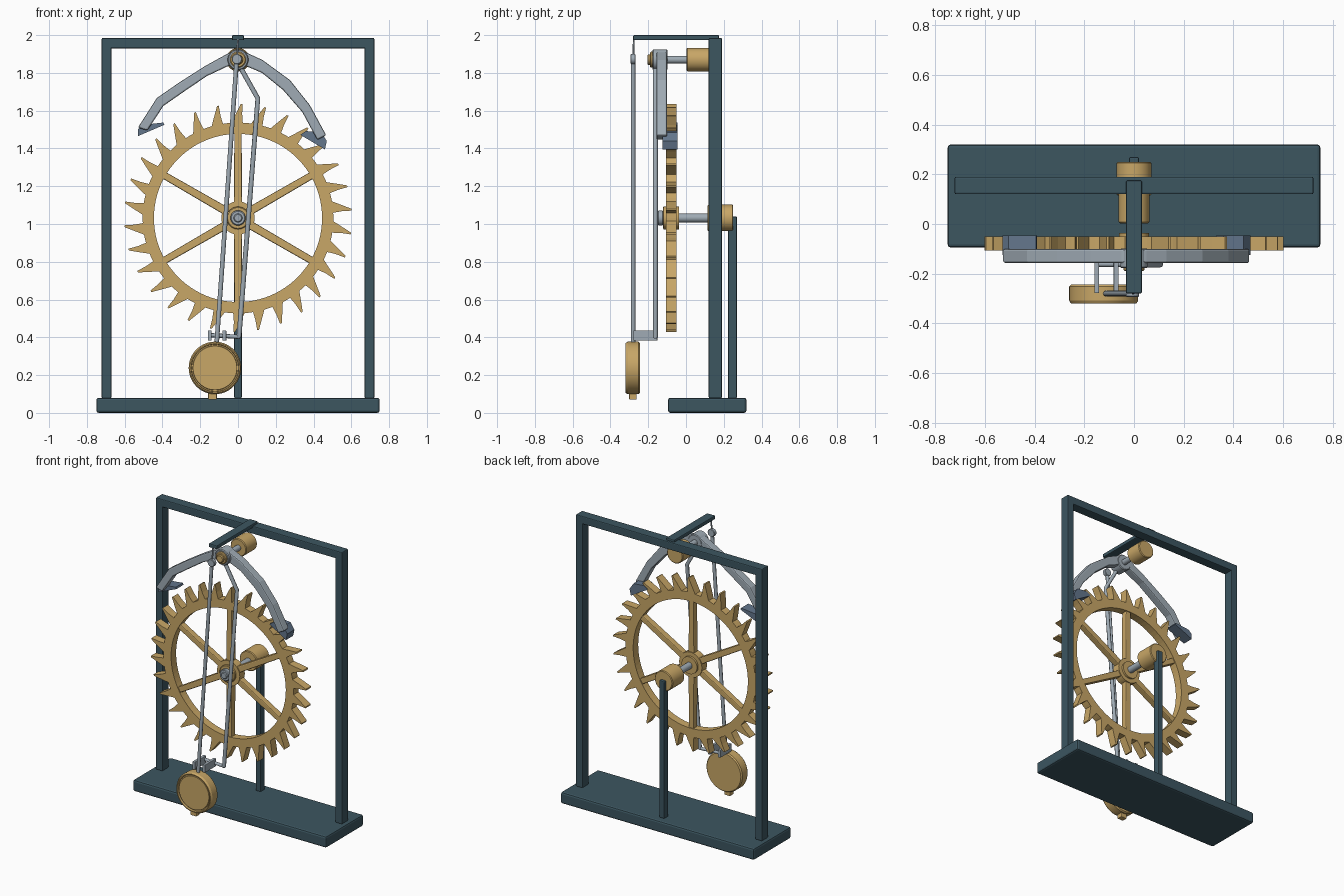
import bpy, bmesh, math
from mathutils import Vector

if "Cube" in bpy.data.objects:
    bpy.data.objects.remove(bpy.data.objects["Cube"])


def material(name, rgb):
    m = bpy.data.materials.new(name)
    m.diffuse_color = (*rgb, 1)
    m.use_nodes = True
    m.node_tree.nodes["Principled BSDF"].inputs["Base Color"].default_value = m.diffuse_color
    return m


TEAL = material("dark_teal", (0.045, 0.092, 0.118))
BRASS = material("brass", (0.58, 0.385, 0.135))
STEEL = material("steel", (0.35, 0.41, 0.46))
BLUE = material("blued_steel", (0.125, 0.18, 0.26))


def finish(name, bm, mat, smooth=True, bevel=0):
    bmesh.ops.remove_doubles(bm, verts=bm.verts, dist=1e-5)
    bmesh.ops.recalc_face_normals(bm, faces=bm.faces)
    me = bpy.data.meshes.new(name)
    bm.to_mesh(me)
    bm.free()
    ob = bpy.data.objects.new(name, me)
    bpy.context.collection.objects.link(ob)
    me.materials.append(mat)
    if bevel:
        mod = ob.modifiers.new("bevel", 'BEVEL')
        mod.width, mod.segments = bevel, 2
    if smooth:
        bpy.ops.object.select_all(action='DESELECT')
        bpy.context.view_layer.objects.active = ob
        ob.select_set(True)
        bpy.ops.object.shade_smooth_by_angle(angle=math.radians(30))
    return ob


def add_prism(bm, outline, y0, y1):
    """Extrude an (x, z) outline from y0 to y1."""
    a = [bm.verts.new((x, y0, z)) for x, z in outline]
    b = [bm.verts.new((x, y1, z)) for x, z in outline]
    bm.faces.new(a)
    bm.faces.new(b[::-1])
    for i in range(len(a)):
        j = (i + 1) % len(a)
        bm.faces.new((a[i], b[i], b[j], a[j]))


def prism(name, outline, y0, y1, mat, bevel=0):
    bm = bmesh.new()
    add_prism(bm, outline, y0, y1)
    return finish(name, bm, mat, False, bevel)


def box(name, x0, x1, y0, y1, z0, z1, mat, bevel=0.006):
    return prism(name, [(x0, z0), (x1, z0), (x1, z1), (x0, z1)], y0, y1, mat, bevel)


def add_lathe(bm, x, z, profile, n=40, closed=False):
    """Turn an (r, y) profile around the y axis through (x, z)."""
    rings = []
    for r, y in profile:
        rings.append([bm.verts.new((x + r * math.cos(t), y, z + r * math.sin(t)))
                      for t in (2 * math.pi * k / n for k in range(n))])
    pairs = list(zip(rings, rings[1:]))
    if closed:
        pairs.append((rings[-1], rings[0]))
    else:
        bm.faces.new(rings[0])
        bm.faces.new(rings[-1][::-1])
    for a, b in pairs:
        for i in range(n):
            j = (i + 1) % n
            bm.faces.new((a[i], a[j], b[j], b[i]))


def turned(name, x, z, profile, mat, n=40):
    bm = bmesh.new()
    add_lathe(bm, x, z, profile, n)
    return finish(name, bm, mat)


def cyl(name, x, z, r, y0, y1, mat, n=40, c=0.005):
    return turned(name, x, z, [(r - c, y0), (r, y0 + c), (r, y1 - c), (r - c, y1)], mat, n)


def rod(name, points, r, mat):
    """Round bar along a path."""
    cu = bpy.data.curves.new(name, 'CURVE')
    cu.dimensions = '3D'
    cu.bevel_depth, cu.bevel_resolution, cu.use_fill_caps = r, 2, True
    sp = cu.splines.new('POLY')
    sp.points.add(len(points) - 1)
    for p, co in zip(sp.points, points):
        p.co = (*co, 1)
    cu.materials.append(mat)
    ob = bpy.data.objects.new(name, cu)
    bpy.context.collection.objects.link(ob)
    return ob


# Frame
box("base", -0.75, 0.75, -0.095, 0.32, 0, 0.08, TEAL, 0.012)
for side, s in (("left", -1), ("right", 1)):
    a, b = sorted((s * 0.67, s * 0.722))
    box(side + "_post", a, b, 0.12, 0.19, 0.078, 1.95, TEAL)
box("top_beam", -0.722, 0.722, 0.12, 0.19, 1.93, 1.985, TEAL)
box("suspension_bracket", -0.032, 0.032, -0.28, 0.175, 1.973, 2.0, TEAL)
box("rear_post", -0.02, 0.02, 0.222, 0.27, 0.078, 1.04, TEAL)

# Escape wheel: rim, leaning teeth, spokes
WZ, WY0, WY1 = 1.032, -0.106, -0.05
bm = bmesh.new()
add_lathe(bm, 0, WZ, [(0.445, WY0), (0.505, WY0), (0.505, WY1), (0.445, WY1)], 90, True)


def polar(r, deg):
    t = math.radians(deg)
    return (r * math.sin(t), WZ + r * math.cos(t))


for k in range(30):
    d = 12 * k
    add_prism(bm, [polar(0.498, d - 4.5), polar(0.55, d - 1.3), polar(0.603, d + 1.4),
                   polar(0.603, d + 2.3), polar(0.55, d + 2.3), polar(0.498, d + 3)], WY0, WY1)
finish("escape_wheel_rim", bm, BRASS, False)
for k in range(6):
    t = math.radians(60 * k)
    u, v = Vector((math.sin(t), math.cos(t))), Vector((math.cos(t), -math.sin(t)))
    o = [u * 0.06 - v * 0.022, u * 0.455 - v * 0.019, u * 0.455 + v * 0.019, u * 0.06 + v * 0.022]
    prism("wheel_spoke", [(p.x, p.y + WZ) for p in o], -0.1, -0.056, BRASS, 0.006)
turned("wheel_hub", 0, WZ, [(0.055, -0.122), (0.06, -0.118), (0.06, -0.106), (0.088, -0.106),
                            (0.088, -0.05), (0.06, -0.05), (0.06, -0.036)], BRASS)
cyl("wheel_arbor", 0, WZ, 0.023, -0.158, 0.13, STEEL)
cyl("wheel_arbor_nut", 0, WZ, 0.04, -0.15, -0.12, STEEL)
cyl("wheel_bearing", 0, WZ, 0.07, 0.115, 0.25, BRASS)

# Anchor with two curved arms and pallets
PZ = 1.87
prism("anchor_left_arm", [(0, 1.92), (-0.05, 1.905), (-0.175, 1.836), (-0.31, 1.75), (-0.43, 1.667),
                          (-0.53, 1.51), (-0.48, 1.495), (-0.395, 1.625), (-0.28, 1.705),
                          (-0.165, 1.783), (-0.05, 1.837), (0, 1.835)], -0.157, -0.1, STEEL, 0.008)
prism("anchor_right_arm", [(0, 1.92), (0.05, 1.905), (0.13, 1.868), (0.275, 1.762), (0.38, 1.63),
                           (0.467, 1.47), (0.42, 1.445), (0.34, 1.593), (0.238, 1.71),
                           (0.127, 1.80), (0.04, 1.837), (0, 1.835)], -0.157, -0.1, STEEL, 0.008)
prism("left_pallet", [(-0.53, 1.465), (-0.39, 1.525), (-0.395, 1.537), (-0.505, 1.525),
                      (-0.53, 1.50)], -0.125, -0.046, BLUE)
prism("right_pallet", [(0.33, 1.472), (0.46, 1.395), (0.47, 1.44), (0.44, 1.485),
                       (0.36, 1.492)], -0.125, -0.046, BLUE)
cyl("anchor_hub", 0, PZ, 0.055, -0.178, -0.098, STEEL)
cyl("anchor_collar", 0, PZ, 0.042, -0.19, -0.17, BRASS)
cyl("anchor_collar_cap", 0, PZ, 0.027, -0.205, -0.185, BRASS)
cyl("anchor_arbor", 0, PZ, 0.02, -0.18, 0.02, STEEL)
cyl("anchor_bearing", 0, PZ, 0.062, 0.003, 0.125, BRASS)

# Crutch with a fork around the pendulum rod
CY = -0.162
rod("crutch", [(0, CY, PZ), (0.015, CY, 1.825), (0.105, CY, 1.665), (0.005, CY, 0.40)], 0.013, STEEL)
rod("crutch_foot", [(0.012, CY, 0.402), (-0.15, CY, 0.412)], 0.011, STEEL)
for x in (-0.15, -0.072):
    box("fork_prong", x - 0.01, x + 0.01, -0.278, -0.152, 0.382, 0.436, STEEL, 0.003)

# Pendulum
PY = -0.28
BX, BZ = -0.122, 0.238
rod("suspension_spring", [(0, PY + 0.004, 1.98), (-0.006, PY, 1.87)], 0.005, STEEL)
cyl("suspension_stud", -0.006, 1.873, 0.027, PY - 0.013, PY + 0.013, STEEL, 24, 0.003)
rod("pendulum_rod", [(-0.006, PY, 1.88), (BX, PY, BZ)], 0.012, STEEL)
turned("pendulum_bob", BX, BZ, [(0.116, -0.314), (0.118, -0.306), (0.124, -0.306), (0.126, -0.32),
                                (0.132, -0.32), (0.139, -0.308), (0.139, -0.252),
                                (0.132, -0.244)], BRASS, 56)
box("rating_nut", -0.158, -0.112, -0.301, -0.262, 0.07, 0.108, BRASS, 0.004)
